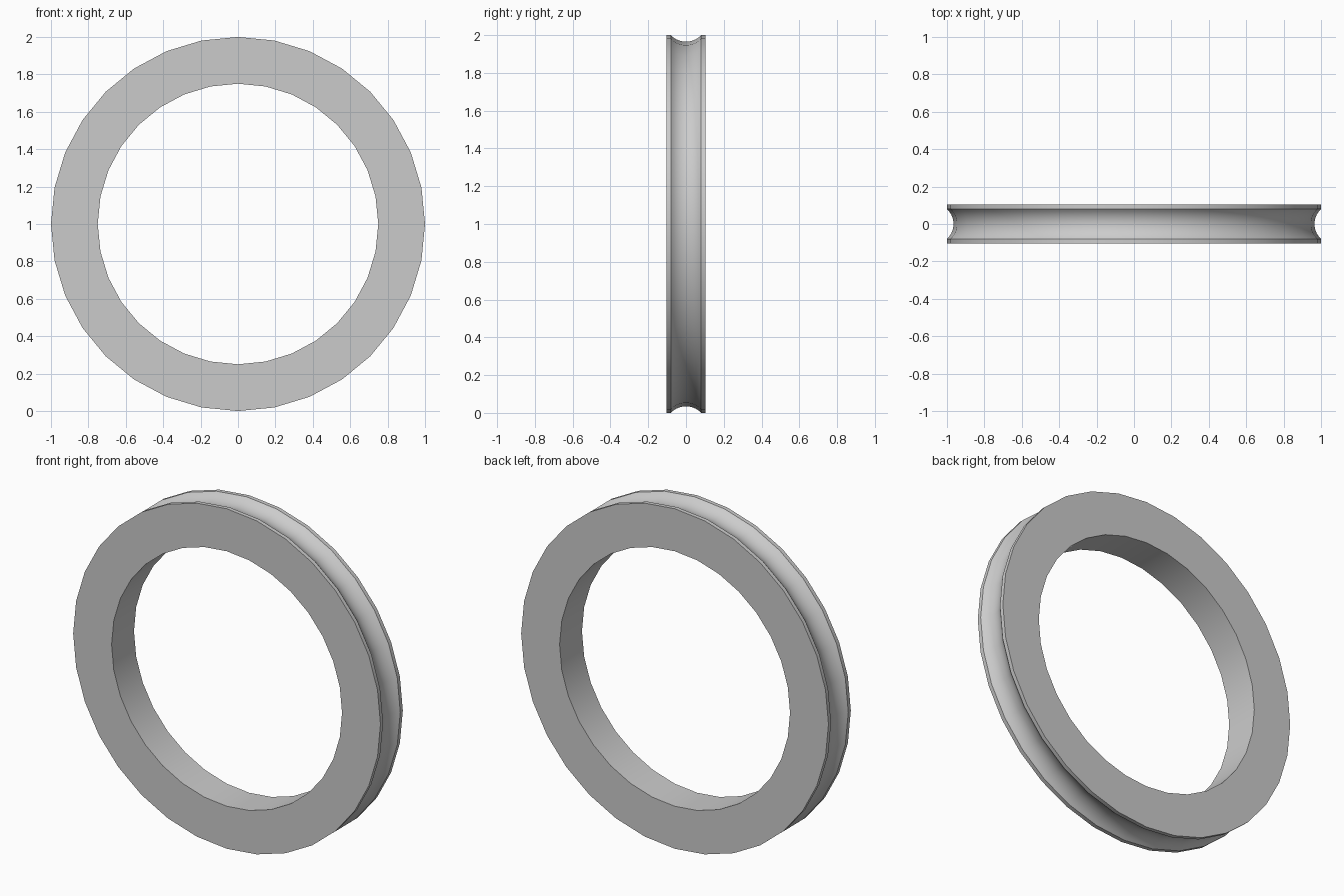
import bpy
import bmesh
from math import radians, sin, cos, pi, tau, asin

if "Cube" in bpy.data.objects:
    bpy.data.objects.remove(bpy.data.objects["Cube"], do_unlink=True)

SEGMENTS = 32
OUTER, INNER = 1.0, 0.75
HALF_WIDTH = 0.104
GROOVE_HALF, GROOVE_DEPTH = 0.08, 0.035
ARC_STEPS = 10

# Plain grey finish
grey = bpy.data.materials.new("light grey")
grey.use_nodes = True
colour = (0.6, 0.6, 0.6, 1)
grey.diffuse_color = colour
grey.node_tree.nodes["Principled BSDF"].inputs["Base Color"].default_value = colour

# Cross-section (radius, y): bore, flat side, rim lip, round groove, rim lip
arc_r = (GROOVE_HALF ** 2 + GROOVE_DEPTH ** 2) / (2 * GROOVE_DEPTH)
half_angle = asin(GROOVE_HALF / arc_r)
profile = [(INNER, -HALF_WIDTH), (OUTER, -HALF_WIDTH)]
for i in range(ARC_STEPS + 1):
    a = half_angle * (2 * i / ARC_STEPS - 1)
    profile.append((OUTER - GROOVE_DEPTH + arc_r * (1 - cos(a)), arc_r * sin(a)))
profile += [(OUTER, HALF_WIDTH), (INNER, HALF_WIDTH)]

# Sweep the section around the y axis
bm = bmesh.new()
rings = []
for s in range(SEGMENTS):
    t = tau * s / SEGMENTS
    rings.append([bm.verts.new((r * sin(t), y, 1 + r * cos(t))) for r, y in profile])
for s in range(SEGMENTS):
    a, b = rings[s], rings[(s + 1) % SEGMENTS]
    for i in range(len(profile)):
        j = (i + 1) % len(profile)
        bm.faces.new((a[i], a[j], b[j], b[i]))
bmesh.ops.recalc_face_normals(bm, faces=bm.faces)

mesh = bpy.data.meshes.new("grooved_ring")
bm.to_mesh(mesh)
bm.free()
mesh.materials.append(grey)
ring = bpy.data.objects.new("grooved_ring", mesh)
bpy.context.collection.objects.link(ring)

# Smooth curved surfaces, crisp rim edges
bpy.context.view_layer.objects.active = ring
ring.select_set(True)
bpy.ops.object.shade_smooth_by_angle(angle=radians(30))
